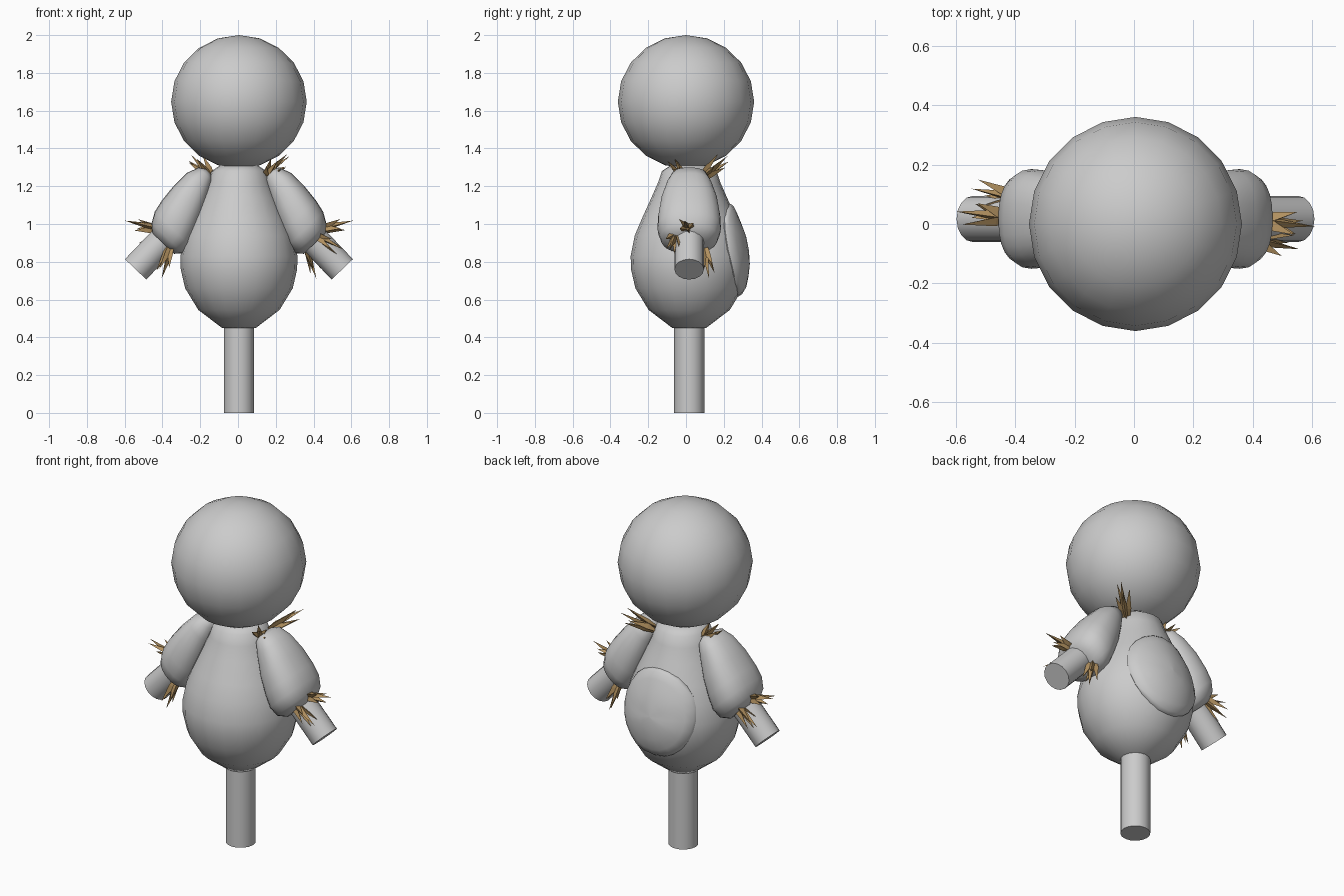
import bpy, bmesh, math, random
from mathutils import Vector

if "Cube" in bpy.data.objects:
    bpy.data.objects.remove(bpy.data.objects["Cube"])

random.seed(4)
CX, CY = 0.005, 0.017          # axis of the figure


def material(name, rgb):
    m = bpy.data.materials.new(name)
    m.diffuse_color = (*rgb, 1)
    m.use_nodes = True
    m.node_tree.nodes["Principled BSDF"].inputs["Base Color"].default_value = m.diffuse_color
    return m


GREY = material("plain grey", (0.6, 0.6, 0.6))
STRAW = material("straw brown", (0.44, 0.28, 0.115))


def finish(name, bm, mat, smooth=40):
    bmesh.ops.recalc_face_normals(bm, faces=bm.faces)
    me = bpy.data.meshes.new(name)
    bm.to_mesh(me)
    bm.free()
    me.materials.append(mat)
    ob = bpy.data.objects.new(name, me)
    bpy.context.collection.objects.link(ob)
    if smooth:
        bpy.ops.object.select_all(action='DESELECT')
        ob.select_set(True)
        bpy.context.view_layer.objects.active = ob
        bpy.ops.object.shade_smooth_by_angle(angle=math.radians(smooth))
    return ob


def loft(name, rings, mat=GREY, smooth=40):
    """Skin a list of equal point rings and cap both ends."""
    bm = bmesh.new()
    rows = [[bm.verts.new(p) for p in r] for r in rings]
    n = len(rows[0])
    for a, b in zip(rows, rows[1:]):
        for i in range(n):
            j = (i + 1) % n
            bm.faces.new((a[i], a[j], b[j], b[i]))
    bm.faces.new(rows[0])
    bm.faces.new(rows[-1])
    return finish(name, bm, mat, smooth)


def circle(r, z, n):
    return [(CX + r * math.cos(2 * math.pi * i / n),
             CY + r * math.sin(2 * math.pi * i / n), z) for i in range(n)]


# head
bm = bmesh.new()
bmesh.ops.create_uvsphere(bm, u_segments=20, v_segments=10, radius=1)
bmesh.ops.scale(bm, vec=(0.359, 0.361, 0.353), verts=bm.verts)
bmesh.ops.translate(bm, vec=(CX, 0, 1.647), verts=bm.verts)
finish("head", bm, GREY)

# pear-shaped body and pole
PROFILE = [(0.09, 0.45), (0.215, 0.545), (0.285, 0.66), (0.308, 0.76), (0.31, 0.83),
           (0.288, 0.94), (0.25, 1.03), (0.2, 1.14), (0.165, 1.22),
           (0.145, 1.28), (0.1, 1.31)]
loft("body", [circle(r, z, 20) for r, z in PROFILE], smooth=60)
loft("pole", [circle(0.08, 0, 16), circle(0.08, 0.55, 16)])


def body_radius(z):
    for (r0, z0), (r1, z1) in zip(PROFILE, PROFILE[1:]):
        if z0 <= z <= z1:
            return r0 + (r1 - r0) * (z - z0) / (z1 - z0)
    return 0.1


# rounded patch lying on the back of the body
rings = []
for t, off in ((0.02, 0.012), (0.3, 0.012), (0.55, 0.014), (0.8, 0.016),
               (0.95, 0.014), (1.0, 0.004), (1.0, -0.03)):
    ring = []
    for i in range(24):
        a = 2 * math.pi * i / 24
        x, z = 0.225 * t * math.cos(a), 0.862 + 0.245 * t * math.sin(a)
        r = body_radius(z)
        ang = math.asin(max(-1, min(1, x / max(r, 0.23))))
        ring.append((CX + (r + off) * math.sin(ang),
                     CY + (r + off) * math.cos(ang), z))
    rings.append(ring)
loft("back_patch", rings, smooth=50)

# arm frame: axis runs down and outward, "across" is at right angles to it
HAND = Vector((0.552, CY, 0.76))
AXIS = Vector((0.69, 0, -0.72)).normalized()
ACROSS = Vector((0.72, 0, 0.69)).normalized()


def turned(p, side):
    """Half-turn copy about the figure's axis for the other side."""
    p = Vector(p)
    return p if side > 0 else Vector((2 * CX - p.x, 2 * CY - p.y, p.z))


# sleeve sections: distance along axis, inner and outer limit, half depth
SLEEVE = [(-0.64, 0.06, 0.10, 0.05), (-0.62, 0.03, 0.132, 0.09),
          (-0.555, -0.01, 0.158, 0.118), (-0.456, -0.06, 0.16, 0.15),
          (-0.36, -0.10, 0.152, 0.165), (-0.29, -0.125, 0.138, 0.168),
          (-0.235, -0.122, 0.108, 0.15), (-0.20, -0.09, 0.07, 0.10)]


def section(s, lo, hi, depth, n, power=1.0):
    pts = []
    for i in range(n):
        a = 2 * math.pi * i / n
        c, d = math.cos(a), math.sin(a)
        c = math.copysign(abs(c) ** power, c)
        d = math.copysign(abs(d) ** power, d)
        pts.append(HAND + AXIS * s + ACROSS * ((lo + hi) / 2 + c * (hi - lo) / 2)
                   + Vector((0, d * depth, 0)))
    return pts


def tuft(name, base, tip, side):
    """Fan of thin flat-sided straws, the first one reaching the tip."""
    base, tip = Vector(base), Vector(tip)
    d = tip - base
    u = d.orthogonal().normalized()
    v = d.normalized().cross(u)
    bm = bmesh.new()
    for k in range(5):
        a = 2 * math.pi * k / 5 + 0.5
        spread = u * math.cos(a) + v * math.sin(a)
        end = tip if k == 0 else base + d * random.uniform(0.6, 0.9) + spread * 0.042
        root = base + spread * (0.0 if k == 0 else 0.016)
        rim = []
        for j in range(3):
            b = a + 2 * math.pi * j / 3
            rim.append(bm.verts.new(turned(
                root + d * 0.25 + (u * math.cos(b) + v * math.sin(b)) * 0.02, side)))
        top = bm.verts.new(turned(end, side))
        bottom = bm.verts.new(turned(root - d * 0.1, side))
        for j in range(3):
            bm.faces.new((rim[j], rim[(j + 1) % 3], top))
            bm.faces.new((rim[(j + 1) % 3], rim[j], bottom))
    finish(name, bm, STRAW, 0)


# straw at the cuff
CUFF = [((0.43, 0.01, 0.975), (0.61, -0.008, 1.018)),
        ((0.39, -0.05, 0.955), (0.558, -0.085, 0.865)),
        ((0.36, 0.09, 0.89), (0.415, 0.122, 0.71))]

for side, word in ((1, "right"), (-1, "left")):
    loft(word + "_sleeve",
         [[turned(p, side) for p in section(*s, 24, 0.85)] for s in SLEEVE], smooth=60)
    loft(word + "_forearm",
         [[turned(p, side) for p in section(s, -0.078, 0.078, 0.078, 16)]
          for s in (-0.35, 0)])
    for i, (b, t) in enumerate(CUFF):
        tuft(f"{word}_cuff_straw_{i + 1}", b, t, side)

# straw at the collar
COLLAR = [((0.13, 0.09, 1.25), (0.275, 0.22, 1.36)),
          ((0.15, -0.01, 1.25), (0.21, -0.10, 1.335)),
          ((-0.14, 0.05, 1.25), (-0.25, 0.05, 1.368))]
for i, (b, t) in enumerate(COLLAR):
    tuft(f"collar_straw_{i + 1}", b, t, 1)
